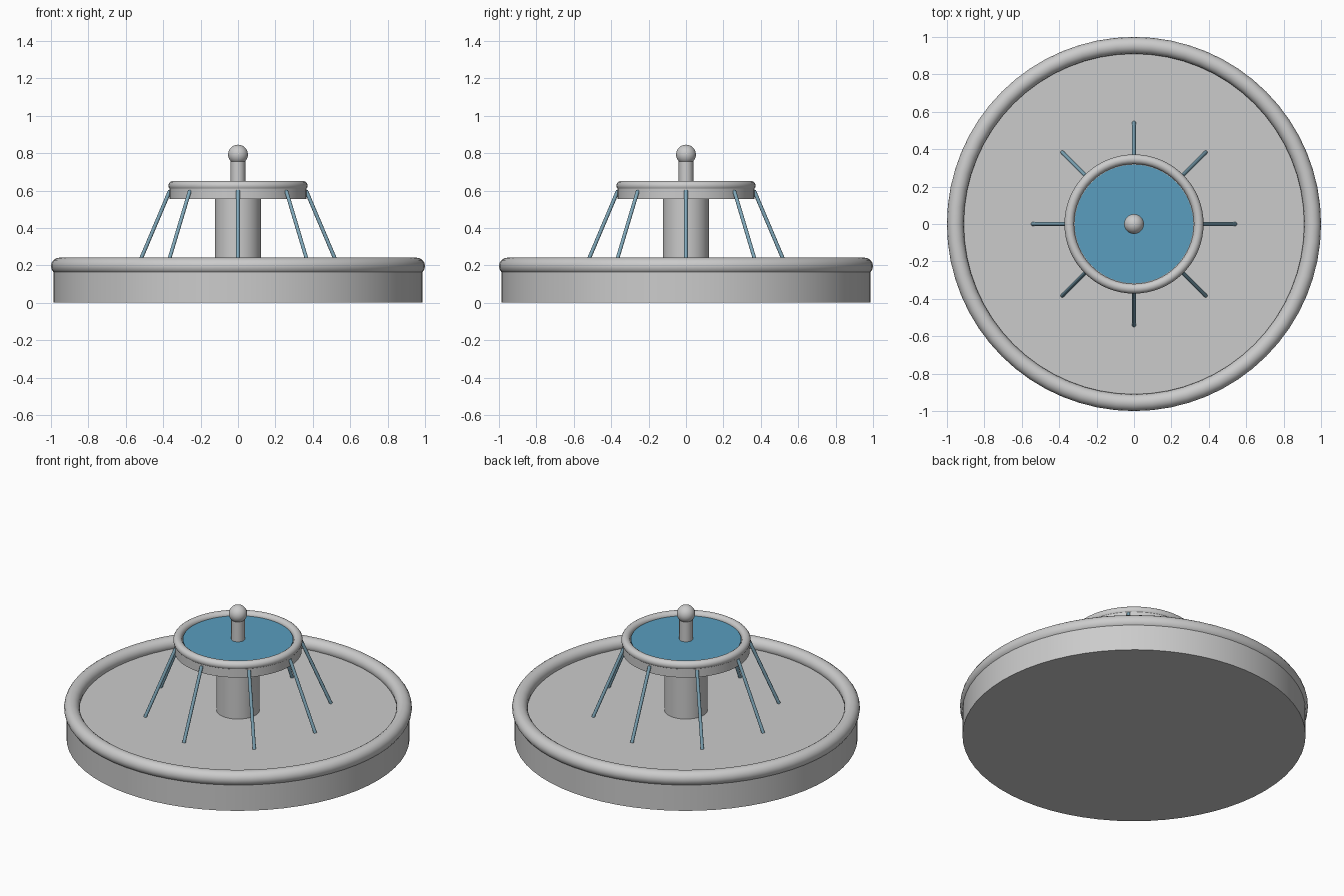
import bpy
from math import cos, sin, pi, radians
from mathutils import Vector

if "Cube" in bpy.data.objects:
    bpy.data.objects.remove(bpy.data.objects["Cube"])


def material(name, color):
    m = bpy.data.materials.new(name)
    m.diffuse_color = color
    m.use_nodes = True
    m.node_tree.nodes["Principled BSDF"].inputs["Base Color"].default_value = m.diffuse_color
    return m


def finish(name, mat=None):
    ob = bpy.context.object
    ob.name = name
    bpy.ops.object.shade_smooth_by_angle(angle=radians(40))
    if mat:
        ob.data.materials.append(mat)
    return ob


def drum(name, r, z0, z1, mat=None, n=64):
    bpy.ops.mesh.primitive_cylinder_add(vertices=n, radius=r, depth=z1 - z0,
                                        location=(0, 0, (z0 + z1) / 2))
    return finish(name, mat)


def ring(name, major, minor, z):
    bpy.ops.mesh.primitive_torus_add(major_radius=major, minor_radius=minor,
                                     major_segments=64, minor_segments=16,
                                     location=(0, 0, z))
    return finish(name)


def rod(name, a, b, r, mat):
    d = b - a
    bpy.ops.mesh.primitive_cylinder_add(vertices=12, radius=r, depth=d.length,
                                        location=(a + b) / 2,
                                        rotation=d.to_track_quat('Z', 'Y').to_euler())
    return finish(name, mat)


water = material("water", (0.10, 0.34, 0.52, 1))
jet_water = material("jet_water", (0.22, 0.40, 0.50, 1))

# Lower basin with rounded rim
drum("basin", 0.986, 0, 0.18)
ring("basin_rim", 0.955, 0.045, 0.196)

# Central pillar and upper bowl
drum("pillar", 0.124, 0.17, 0.57, n=32)
drum("upper_bowl", 0.366, 0.556, 0.622)
ring("upper_bowl_rim", 0.346, 0.026, 0.626)
drum("upper_water", 0.317, 0.61, 0.63, water)

# Finial
drum("finial_stem", 0.039, 0.61, 0.78, n=24)
bpy.ops.mesh.primitive_uv_sphere_add(segments=32, ring_count=16, radius=0.053,
                                     location=(0, 0, 0.792))
finish("finial_ball")

# Eight falling jets between bowl and basin
for i in range(8):
    c, s = cos(i * pi / 4), sin(i * pi / 4)
    rod(f"water_jet_{i + 1}", Vector((0.364 * c, 0.364 * s, 0.60)),
        Vector((0.542 * c, 0.542 * s, 0.18)), 0.01, jet_water)
